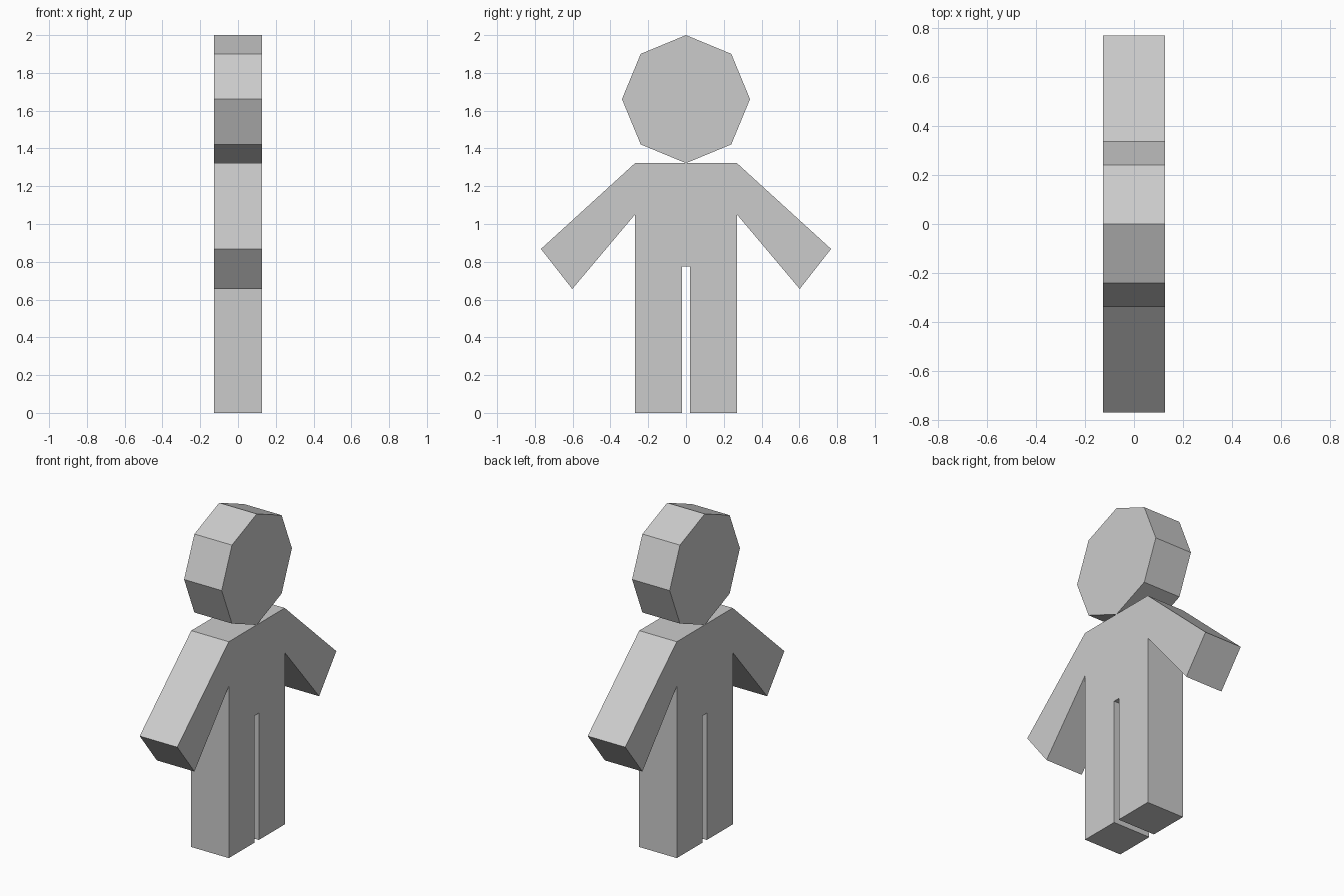
import bpy, bmesh, math

if "Cube" in bpy.data.objects:
    bpy.data.objects.remove(bpy.data.objects["Cube"])

HALF = 0.127  # half thickness along x


def slab(name, outline):
    """Extrude a (y, z) outline along x into a flat-faced solid."""
    bm = bmesh.new()
    face = bm.faces.new([bm.verts.new((-HALF, y, z)) for y, z in outline])
    ext = bmesh.ops.extrude_face_region(bm, geom=[face], use_keep_orig=True)
    moved = [v for v in ext["geom"] if isinstance(v, bmesh.types.BMVert)]
    bmesh.ops.translate(bm, verts=moved, vec=(2 * HALF, 0, 0))
    bmesh.ops.recalc_face_normals(bm, faces=bm.faces)
    # Split the concave caps into clean triangles
    caps = [f for f in bm.faces if len(f.verts) > 4]
    bmesh.ops.triangulate(bm, faces=caps, ngon_method='EAR_CLIP')
    mesh = bpy.data.meshes.new(name)
    bm.to_mesh(mesh)
    bm.free()
    obj = bpy.data.objects.new(name, mesh)
    bpy.context.collection.objects.link(obj)
    return obj


# Body: half outline from leg gap to shoulder, mirrored across y
half = [(0.02, 0.775), (0.02, 0), (0.27, 0), (0.27, 1.05),
        (0.602, 0.656), (0.768, 0.868), (0.27, 1.322)]
slab("body", half + [(-y, z) for y, z in reversed(half)])

# Head: octagon standing on one corner
R = 0.339
slab("head", [(R * math.sin(i * math.pi / 4), 2 - R + R * math.cos(i * math.pi / 4))
              for i in range(8)])
